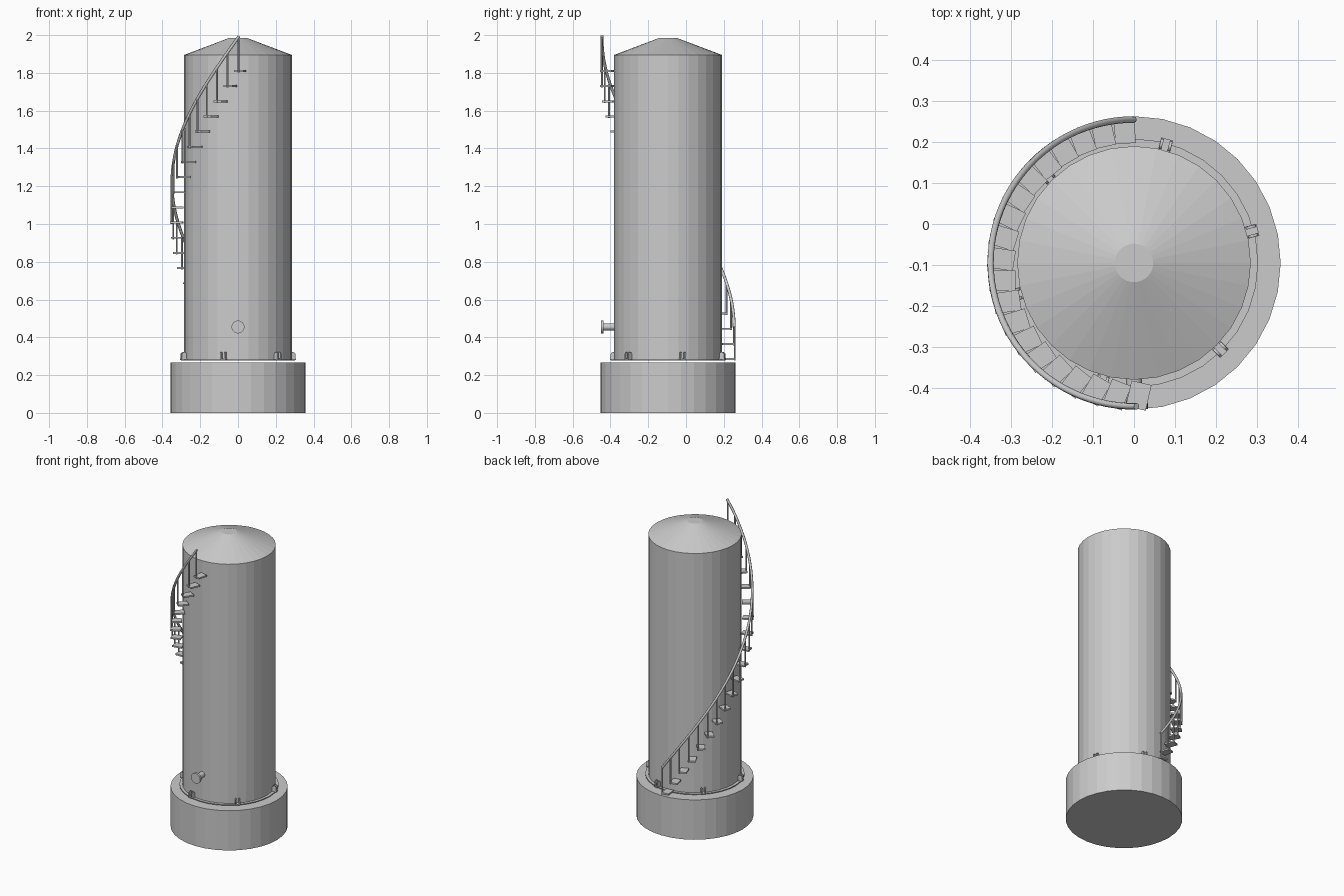
import bpy, bmesh
from math import radians, sin, cos, pi
from mathutils import Matrix, Vector

cube = bpy.data.objects.get("Cube")
if cube:
    bpy.data.objects.remove(cube)

steel = bpy.data.materials.new("light_grey_steel")
steel.use_nodes = True
steel.diffuse_color = (0.6, 0.6, 0.6, 1)
steel.node_tree.nodes["Principled BSDF"].inputs["Base Color"].default_value = (0.6, 0.6, 0.6, 1)

CENTRE_Y = -0.095
SIDES = 32


def place(name, data):
    obj = bpy.data.objects.new(name, data)
    obj.location.y = CENTRE_Y
    data.materials.append(steel)
    bpy.context.collection.objects.link(obj)
    return obj


def finish(name, bm):
    mesh = bpy.data.meshes.new(name)
    bm.to_mesh(mesh)
    bm.free()
    return place(name, mesh)


def add_frustum(bm, r1, r2, z1, z2, sides=SIDES, matrix=Matrix()):
    bmesh.ops.create_cone(bm, cap_ends=True, segments=sides, radius1=r1, radius2=r2,
                          depth=z2 - z1,
                          matrix=matrix @ Matrix.Translation((0, 0, (z1 + z2) / 2)))


def add_box(bm, size, matrix):
    bmesh.ops.create_cube(bm, size=1, matrix=matrix @ Matrix.Diagonal((*size, 1)))


def polar(angle, radius, z):
    return Vector((radius * cos(angle), radius * sin(angle), z))


def frustum(name, r1, r2, z1, z2):
    bm = bmesh.new()
    add_frustum(bm, r1, r2, z1, z2)
    return finish(name, bm)


# Foundation, base ring, shell and roof
frustum("foundation", 0.358, 0.358, 0, 0.268)
frustum("base_ring", 0.303, 0.303, 0.277, 0.283)
frustum("tank_shell", 0.285, 0.285, 0.28, 1.895)
frustum("tank_roof", 0.285, 0.047, 1.895, 1.985)

# Anchor lugs: paired gussets with rounded tops around the foot of the shell
bm = bmesh.new()
for i in range(6):
    turn = Matrix.Rotation(radians(15 + 60 * i), 4, 'Z')
    for side in (-1, 1):
        at = turn @ Matrix.Translation((0.298, side * 0.011, 0.297))
        add_box(bm, (0.026, 0.007, 0.032), at)
        add_frustum(bm, 0.013, 0.013, -0.0035, 0.0035, 12,
                    at @ Matrix.Translation((0, 0, 0.012)) @ Matrix.Rotation(pi / 2, 4, 'X'))
    add_box(bm, (0.03, 0.03, 0.006), turn @ Matrix.Translation((0.298, 0, 0.284)))
finish("anchor_lugs", bm)

# Outlet nozzle on the front
bm = bmesh.new()
out = Matrix.Translation((0, 0, 0.455)) @ Matrix.Rotation(pi / 2, 4, 'X')
add_frustum(bm, 0.019, 0.019, 0.27, 0.345, 24, out)
add_frustum(bm, 0.034, 0.034, 0.342, 0.356, 24, out)
finish("outlet_nozzle", bm)

# Spiral stair: treads lag slightly behind the spiral as they climb
STEPS = 20
RISE = 1.525
treads, posts = bmesh.new(), bmesh.new()
for i in range(STEPS):
    t = i / (STEPS - 1)
    z = 0.285 + RISE * t
    spot = polar(radians(94 + 178 * t), 0.324, z)
    add_box(treads, (0.064, 0.05, 0.01),
            Matrix.Translation(spot) @ Matrix.Rotation(radians(94 + 163 * t), 4, 'Z'))
    foot = polar(radians(90.5 + 180 * t), 0.353, 0)
    add_frustum(posts, 0.005, 0.005, z - 0.008, z + 0.17, 8, Matrix.Translation(foot))
finish("stair_treads", treads)
finish("handrail_posts", posts)

# Helical handrail
curve = bpy.data.curves.new("handrail", 'CURVE')
curve.dimensions = '3D'
curve.bevel_depth = 0.008
curve.bevel_resolution = 2
curve.use_fill_caps = True
spline = curve.splines.new('POLY')
COUNT = 49
spline.points.add(COUNT - 1)
for i, point in enumerate(spline.points):
    t = i / (COUNT - 1)
    point.co = (*polar(radians(90 + 181 * t), 0.35, 0.452 + 1.543 * t), 1)
place("handrail", curve)
